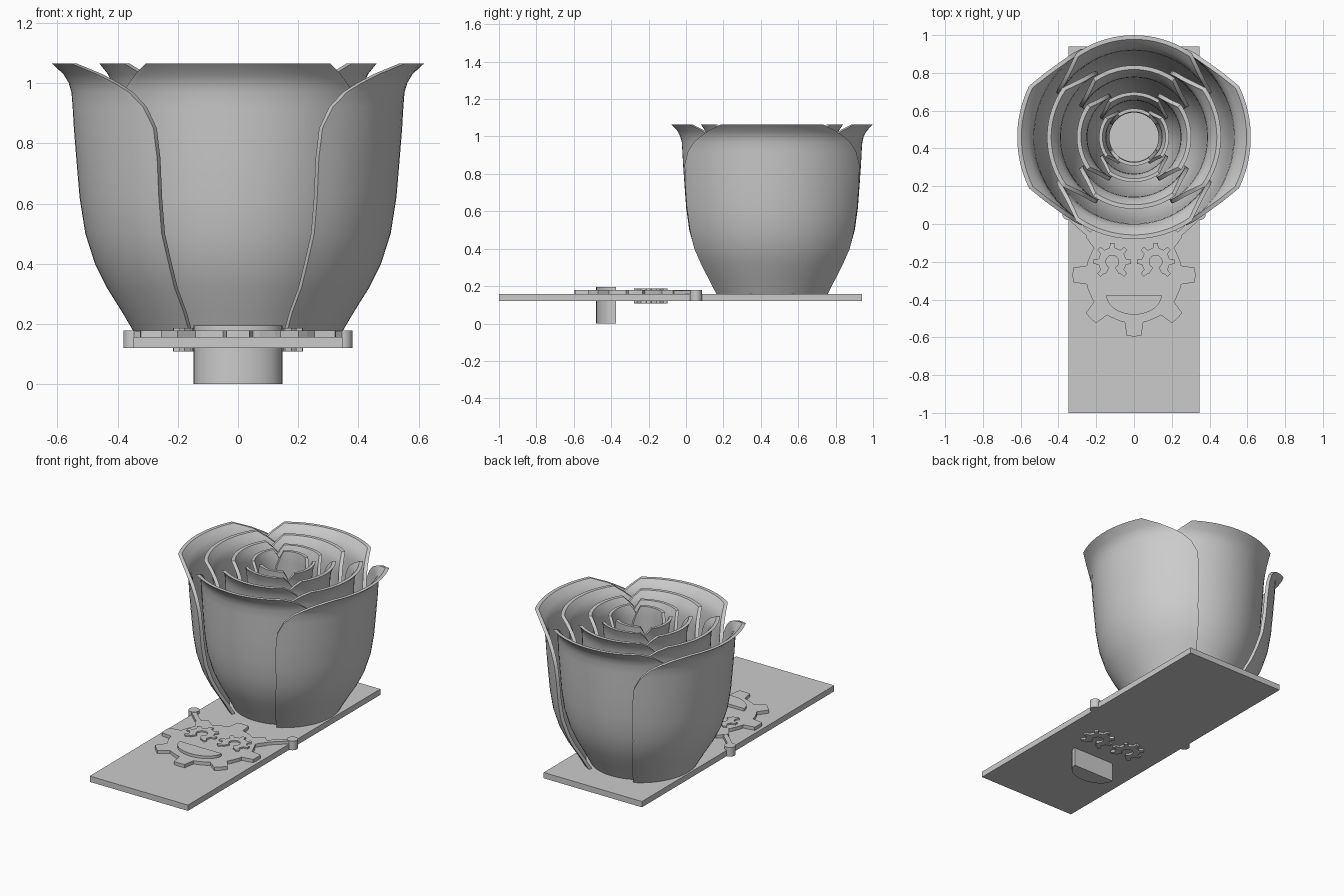
import bpy, bmesh
from math import sin, cos, pi, radians

if "Cube" in bpy.data.objects:
    bpy.data.objects.remove(bpy.data.objects["Cube"], do_unlink=True)

grey = bpy.data.materials.new("plain grey")
grey.use_nodes = True
colour = (0.6, 0.6, 0.6, 1)
grey.diffuse_color = colour
grey.node_tree.nodes["Principled BSDF"].inputs["Base Color"].default_value = colour


def loft(name, rows, smooth=False):
    """Closed solid through rows of matching point loops, bottom to top."""
    bm = bmesh.new()
    loops = [[bm.verts.new(p) for p in row] for row in rows]
    n = len(loops[0])
    for a, b in zip(loops, loops[1:]):
        for i in range(n):
            j = (i + 1) % n
            bm.faces.new((a[i], a[j], b[j], b[i]))
    bm.faces.new(loops[0][::-1])
    bm.faces.new(loops[-1])
    bmesh.ops.recalc_face_normals(bm, faces=bm.faces)
    mesh = bpy.data.meshes.new(name)
    bm.to_mesh(mesh)
    bm.free()
    obj = bpy.data.objects.new(name, mesh)
    bpy.context.collection.objects.link(obj)
    mesh.materials.append(grey)
    if smooth:
        bpy.ops.object.select_all(action='DESELECT')
        obj.select_set(True)
        bpy.context.view_layer.objects.active = obj
        bpy.ops.object.shade_smooth_by_angle(angle=radians(35))
    return obj


def prism(name, outline, low, high, smooth=False):
    return loft(name, [[(x, y, z) for x, y in outline] for z in (low, high)], smooth)


def arc(cx, cy, r, start, end, steps):
    angles = [radians(start + (end - start) * i / steps) for i in range(steps + 1)]
    return [(cx + r * cos(a), cy + r * sin(a)) for a in angles]


def gear_outline(cx, cy, root, tip, teeth, first, count):
    """Trapezoid teeth spaced around a centre, with curved gaps between."""
    pitch, pts = 360 / teeth, []
    for k in range(count):
        a = first + k * pitch
        pts += arc(cx, cy, root, a - pitch * .36, a - pitch * .25, 1)
        pts += arc(cx, cy, tip, a - pitch * .15, a + pitch * .15, 2)
        pts += arc(cx, cy, root, a + pitch * .25, a + pitch * .36, 1)
    return pts


# Base plate
plate = [(-.347, -1), (.347, -1), (.347, .94), (-.347, .94)]
prism("base_plate", plate, .12, .157)

# Petals: height, outer radius and half angle from bottom to rim
PROFILE = [(.155, .335, 62), (.24, .385, 62), (.32, .435, 61), (.4, .475, 61),
           (.5, .507, 60), (.62, .526, 60), (.75, .537, 60), (.85, .545, 59),
           (.92, .549, 55), (.97, .553, 49), (1.0, .562, 43), (1.03, .58, 36),
           (1.065, .618, 26)]
SCALES = [1, .873, .745, .615, .49, .385, .3, .245]
ROSE_Y = .46
for layer, scale in enumerate(SCALES):
    wall = .022 if layer < 5 else .018
    for side in (0, 180):
        facing = side + 90 * (layer % 2)
        rows = []
        for z, r, half in PROFILE:
            if layer:
                half += (62 - half) * .24
            r = max(r * scale, .13 + wall)
            ring = arc(0, ROSE_Y, r, facing - half, facing + half, 24)
            ring += arc(0, ROSE_Y, r - wall, facing + half, facing - half, 24)
            rows.append([(x, y, z) for x, y in ring])
        loft(f"petal_{layer + 1}_{'b' if side else 'a'}", rows, True)

# Gear-shaped face
prism("face_gear", gear_outline(0, -.27, .255, .325, 8, -90, 8), .15, .178)

# Eyes: small open gears passing through the plate
for s, label in ((-1, "right"), (1, "left")):
    cx, cy = s * .115, -.2
    eye = gear_outline(cx, cy, .074, .1, 8, -45, 7)
    eye += arc(cx, cy, .034, 245, -65, 16)
    prism(f"{label}_eye", eye, .108, .187)

# Mouth: half disc reaching down to the ground
mouth = [(.147 * cos(pi + pi * i / 24), -.375 - .105 * sin(pi * i / 24)) for i in range(25)]
prism("mouth", mouth, 0, .195, True)

# Arms and round pegs at the plate edges
for s, label in ((-1, "right"), (1, "left")):
    arm = [(s * .19, -.08), (s * .21, -.1), (s * .365, .04), (s * .345, .06)]
    prism(f"{label}_arm", arm, .15, .176)
    prism(f"{label}_peg", arc(s * .348, .053, .032, 0, 345, 23), .12, .178, True)
